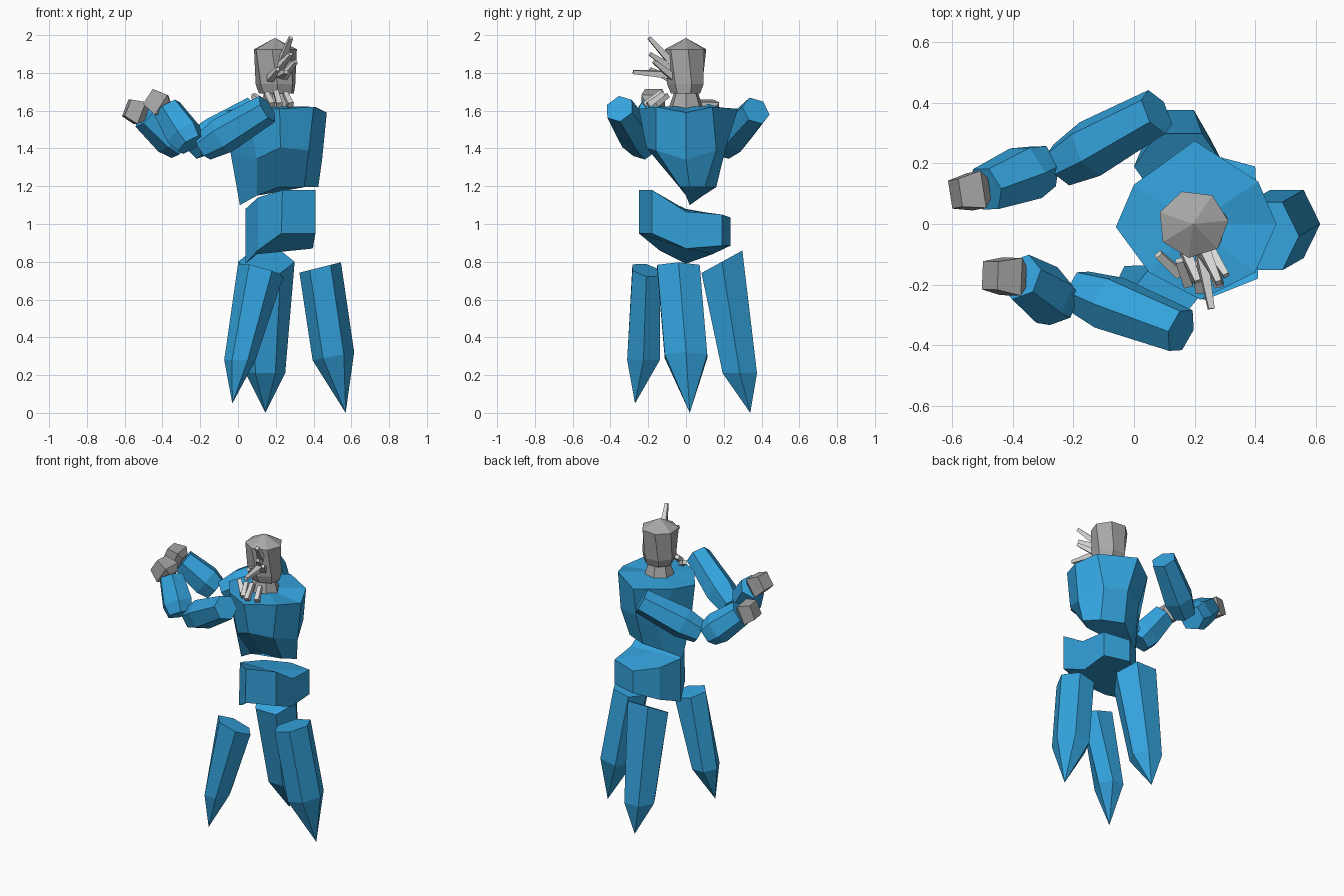
import bpy, bmesh, math
from mathutils import Vector

if "Cube" in bpy.data.objects:
    bpy.data.objects.remove(bpy.data.objects["Cube"])


def material(name, color):
    m = bpy.data.materials.new(name)
    m.diffuse_color = (*color, 1)
    m.use_nodes = True
    m.node_tree.nodes["Principled BSDF"].inputs["Base Color"].default_value = m.diffuse_color
    return m


BLUE = material("blue crystal", (0.034, 0.365, 0.72))
GREY = material("stone grey", (0.39, 0.39, 0.39))
PALE = material("pale grey", (0.68, 0.68, 0.67))


def loft(name, rings, mat, tip=None, cap=None):
    """Skin rings from top to bottom; optional apex points close the ends."""
    n = len(rings[0])
    verts = [tuple(p) for r in rings for p in r]
    faces = []
    for k in range(len(rings) - 1):
        for i in range(n):
            j = (i + 1) % n
            faces.append((k * n + i, k * n + j, (k + 1) * n + j, (k + 1) * n + i))
    for point, start in ((cap, 0), (tip, (len(rings) - 1) * n)):
        idx = list(range(start, start + n))
        if point is None:
            faces.append(tuple(idx))
        else:
            verts.append(tuple(point))
            a = len(verts) - 1
            faces += [(idx[i], idx[(i + 1) % n], a) for i in range(n)]
    me = bpy.data.meshes.new(name)
    me.from_pydata(verts, [], faces)
    me.materials.append(mat)
    ob = bpy.data.objects.new(name, me)
    bpy.context.collection.objects.link(ob)
    # consistent outward normals
    bm = bmesh.new()
    bm.from_mesh(me)
    bmesh.ops.recalc_face_normals(bm, faces=bm.faces)
    bm.to_mesh(me)
    bm.free()
    return ob


def flat_ring(c, rx, ry, n=6, phase=0.0, sx=0.0, sy=0.0):
    """Horizontal ellipse, sloped by sx and sy."""
    out = []
    for i in range(n):
        a = phase + 2 * math.pi * i / n
        dx, dy = rx * math.cos(a), ry * math.sin(a)
        out.append((c[0] + dx, c[1] + dy, c[2] + sx * dx + sy * dy))
    return out


def rod(name, stations, n, mat, phase=0.0, cap=None, tip=None):
    """Rings square to the line from first to last station."""
    pts = [Vector(p) for p, r in stations]
    q = (pts[-1] - pts[0]).to_track_quat('Z', 'Y')
    rings = []
    for p, (_, r) in zip(pts, stations):
        rings.append([p + q @ Vector((r * math.cos(phase + 2 * math.pi * i / n),
                                      r * math.sin(phase + 2 * math.pi * i / n), 0))
                      for i in range(n)])
    return loft(name, rings, mat, tip, cap)


# torso: chest ridge points to -x, underside tapers to a keel
loft("torso", [
    [(-.06, -.01, 1.6), (.05, -.16, 1.61), (.22, -.25, 1.61), (.4, -.16, 1.62),
     (.47, 0, 1.59), (.41, .14, 1.62), (.2, .275, 1.61), (0, .13, 1.61)],
    [(-.04, 0, 1.38), (.1, -.15, 1.345), (.225, -.21, 1.405), (.375, -.16, 1.39),
     (.445, 0, 1.34), (.375, .16, 1.39), (.225, .21, 1.4), (.1, .16, 1.35)],
    [(.01, .02, 1.1), (.1, 0, 1.15), (.21, -.035, 1.195), (.35, -.03, 1.195),
     (.425, .02, 1.195), (.35, .1, 1.195), (.21, .16, 1.195), (.1, .09, 1.15)],
], BLUE, cap=(.2, 0, 1.625))

# waist band, tilted up towards -y
loft("waist", [
    [(.04, 0, 1.08), (.105, -.13, 1.14), (.235, -.25, 1.18), (.41, -.18, 1.18),
     (.41, 0, 1.065), (.4, .19, 1.05), (.23, .235, 1.035), (.1, .14, 1.055)],
    [(.04, 0, .79), (.105, -.14, .86), (.23, -.25, .95), (.41, -.18, .95),
     (.395, 0, .87), (.4, .19, .885), (.23, .235, .885), (.1, .14, .84)],
], BLUE, cap=(.23, 0, 1.075))

# three pointed legs: top ring, widest low ring, tip
for name, top, low, tip in (
        ("front_leg", ((.12, -.21, .755), .12, .085, 6, 0, -.28, -.2),
         ((.01, -.225, .28), .083, .1, 6, 0, 0, 0), (-.03, -.27, .05)),
        ("back_leg", ((.15, .19, .8), .15, .125, 6, 0, 0, .55),
         ((.145, .285, .21), .105, .105, 6, 0, 0, 0), (.145, .34, 0)),
        ("side_leg", ((.435, -.04, .77), .11, .13, 6, 0, .25, 0),
         ((.505, 0, .3), .11, .13, 6, 0, .2, 0), (.57, .02, 0))):
    loft(name, [flat_ring(*top), flat_ring(*low)], BLUE, tip=tip)

# arms: upper arm, forearm and blunt hand
for side, sh, el, fe, wr, kn in (
        ("near", (.155, -.352, 1.61), (-.185, -.22, 1.405), (-.25, -.26, 1.42),
         (-.375, -.175, 1.61), (-.475, -.17, 1.675)),
        ("far", (.075, .37, 1.6), (-.24, .195, 1.41), (-.3, .19, 1.41),
         (-.49, .115, 1.575), (-.59, .1, 1.615))):
    s, e, f, w, k = map(Vector, (sh, el, fe, wr, kn))
    rod(side + "_upper_arm", [(s, .08), (s.lerp(e, .7), .098), (e, .075)], 6, BLUE, .3)
    rod(side + "_forearm", [(f, .08), (f.lerp(w, .3), .1), (w, .08)], 6, BLUE, .3)
    rod(side + "_hand", [(w, .05), (w.lerp(k, .3), .088), (k, .066)], 4, GREY, .8)

# head and neck
loft("head", [flat_ring((.195, 0, 1.925), .117, .113, 7, .1),
              flat_ring((.2, 0, 1.74), .108, .1, 7, .3),
              flat_ring((.205, 0, 1.69), .095, .08, 7, .3)], GREY, cap=(.195, 0, 1.985))
loft("neck", [flat_ring((.2, 0, 1.71), .065, .06, 7),
              flat_ring((.2, 0, 1.61), .095, .095, 7)], GREY)

# pale spikes bristling from the face
for i, (a, b) in enumerate((
        ((.23, -.08, 1.86), (.28, -.195, 1.985)),
        ((.22, -.09, 1.79), (.255, -.28, 1.805)),
        ((.17, -.09, 1.77), (.21, -.19, 1.82)),
        ((.24, -.07, 1.78), (.305, -.17, 1.86)),
        ((.22, -.08, 1.83), (.28, -.19, 1.9)))):
    rod(f"face_spike_{i + 1}", [(a, .026), (b, .014)], 4, PALE, .6)

# short pale claws at the throat
for i, (a, b) in enumerate((
        ((.15, -.165, 1.63), (.08, -.1, 1.68)),
        ((.18, -.2, 1.63), (.15, -.12, 1.69)),
        ((.22, -.22, 1.63), (.2, -.13, 1.7)),
        ((.28, -.2, 1.63), (.25, -.12, 1.69)))):
    rod(f"throat_claw_{i + 1}", [(a, .022), (b, .018)], 4, PALE, .6)
